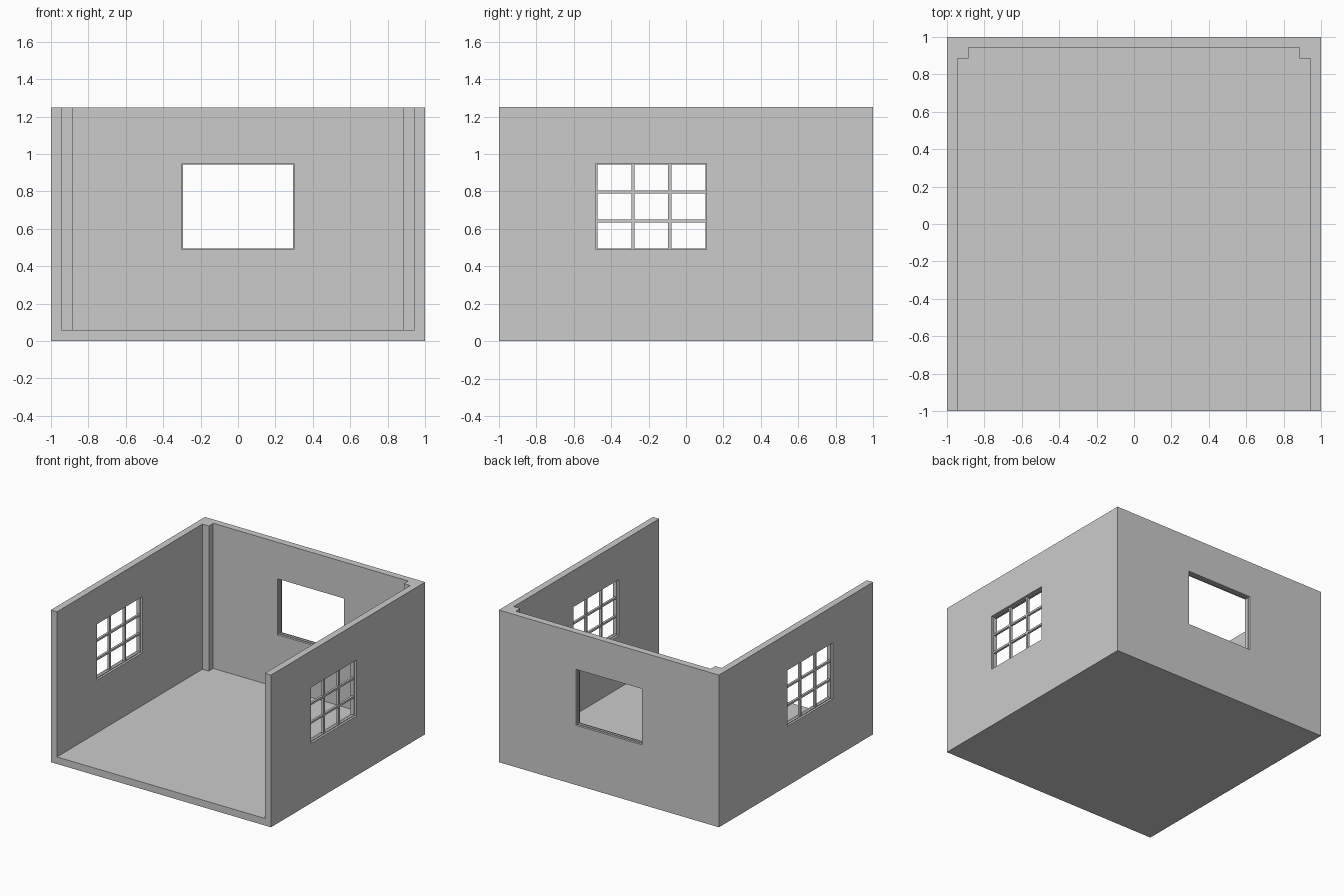
import bpy, bmesh

if "Cube" in bpy.data.objects:
    bpy.data.objects.remove(bpy.data.objects["Cube"])

H = 1.25            # wall height
T = 0.056           # wall and floor thickness
INNER = 1 - T
POST = INNER - 0.058
Z0, Z1 = 0.49, 0.95  # window sill and head


def finish(name, bm):
    bmesh.ops.recalc_face_normals(bm, faces=bm.faces)
    me = bpy.data.meshes.new(name)
    bm.to_mesh(me)
    bm.free()
    ob = bpy.data.objects.new(name, me)
    bpy.context.collection.objects.link(ob)
    return ob


def add_box(bm, lo, hi):
    verts = bmesh.ops.create_cube(bm, size=1)["verts"]
    for v in verts:
        v.co = [(a + b) / 2 + c * (b - a) for a, b, c in zip(lo, hi, v.co)]


def box(name, lo, hi):
    bm = bmesh.new()
    add_box(bm, lo, hi)
    return finish(name, bm)


def prism(name, outline, z, height):
    bm = bmesh.new()
    face = bm.faces.new([bm.verts.new((x, y, z)) for x, y in outline])
    ext = bmesh.ops.extrude_face_region(bm, geom=[face])["geom"]
    bmesh.ops.translate(bm, vec=(0, 0, height),
                        verts=[g for g in ext if isinstance(g, bmesh.types.BMVert)])
    return finish(name, bm)


def cut(target, cutter):
    mod = target.modifiers.new(cutter.name, 'BOOLEAN')
    mod.operation = 'DIFFERENCE'
    mod.solver = 'EXACT'
    mod.object = cutter
    cutter.hide_render = True
    cutter.hide_viewport = True


def window(name, a0, a1, offset, axis, cols, rows):
    """Thin frame plus glazing bars, in the middle of the wall thickness."""
    bm = bmesh.new()
    f, b, d = 0.006, 0.009, 0.010

    def bar(u0, u1, z0, z1, depth=d):
        lo, hi = (u0, offset - depth, z0), (u1, offset + depth, z1)
        if axis == 'Y':
            lo, hi = (lo[1], lo[0], z0), (hi[1], hi[0], z1)
        add_box(bm, lo, hi)

    bar(a0, a0 + f, Z0, Z1)
    bar(a1 - f, a1, Z0, Z1)
    bar(a0 + f, a1 - f, Z0, Z0 + f)
    bar(a0 + f, a1 - f, Z1 - f, Z1)
    for i in range(1, cols):
        u = a0 + (a1 - a0) * i / cols
        bar(u - b, u + b, Z0 + f, Z1 - f)
    for i in range(1, rows):
        z = Z0 + (Z1 - Z0) * i / rows
        bar(a0 + f, a1 - f, z - 0.008, z + 0.008, d * 0.9)
    return finish(name, bm)


# Room: floor, three walls and two corner posts carved from one block
room = box("room_shell", (-1, -1, 0), (1, 1, H))
half = [(INNER, -1.2), (INNER, POST), (POST, POST), (POST, INNER)]
outline = half + [(-x, y) for x, y in reversed(half)]
cut(room, prism("interior_cutter", outline, 0.058, H + 0.2))

# Window openings
cut(room, box("side_window_cutter", (-1.2, -0.48, Z0), (1.2, 0.11, Z1)))
cut(room, box("back_window_cutter", (-0.3, 0.8, Z0), (0.3, 1.2, Z1)))

# Window frames and bars
mid = 1 - T / 2
for side, s in (("left", -1), ("right", 1)):
    window(side + "_window_frame", -0.48, 0.11, s * mid, 'Y', 3, 3)
window("back_window_frame", -0.3, 0.3, mid, 'X', 1, 1)
